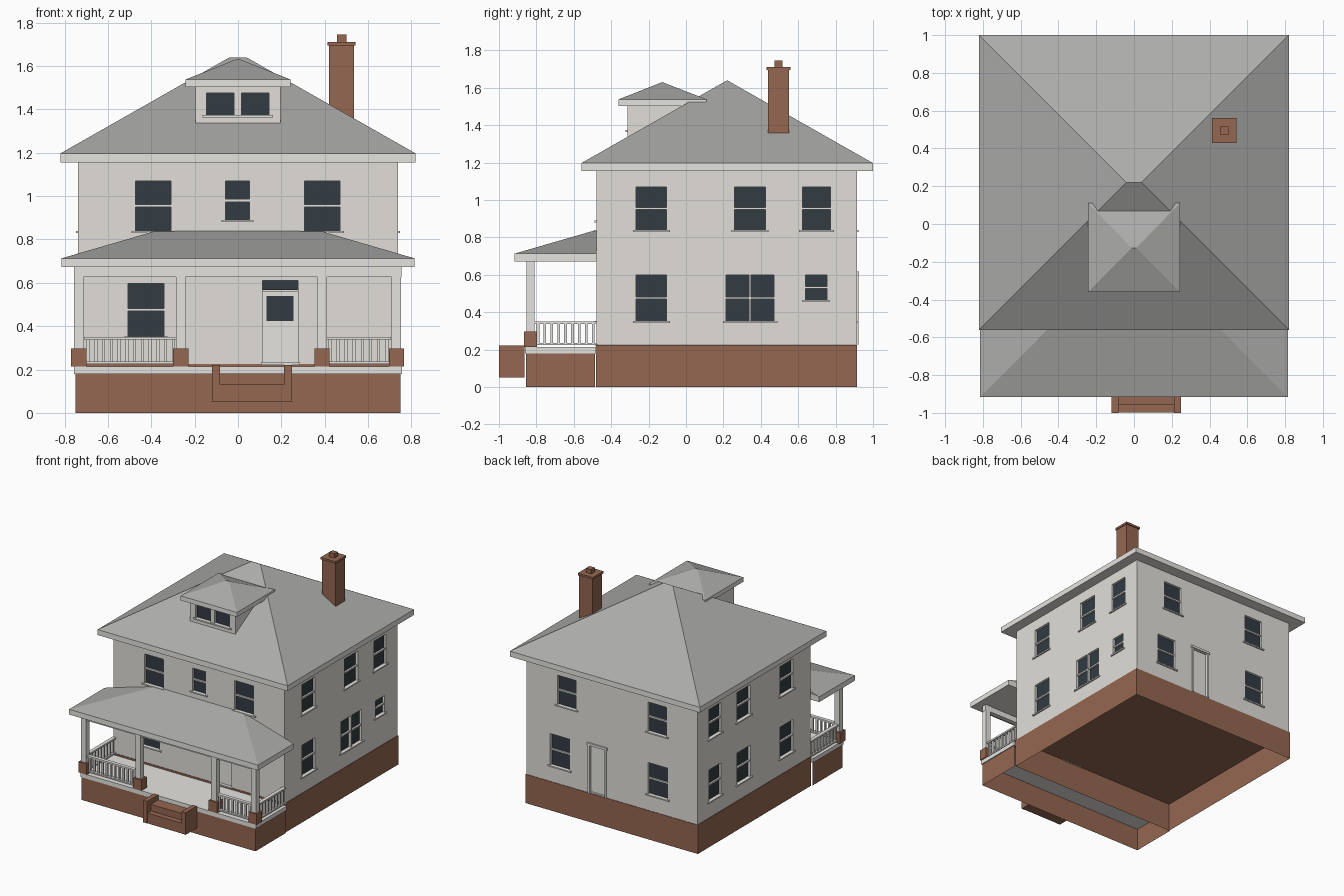
import bpy, bmesh
from math import pi
from mathutils import Matrix, Vector

cube = bpy.data.objects.get("Cube")
if cube:
    bpy.data.objects.remove(cube, do_unlink=True)


def material(name, rgb):
    lin = [(c / 255 / 12.92) if c < 11 else ((c / 255 + 0.055) / 1.055) ** 2.4 for c in rgb]
    m = bpy.data.materials.new(name)
    m.use_nodes = True
    m.diffuse_color = (*lin, 1)
    m.node_tree.nodes["Principled BSDF"].inputs["Base Color"].default_value = (*lin, 1)
    return m


WALL = material("wall_cream", (226, 223, 217))
TRIM = material("trim_white", (229, 228, 224))
ROOF = material("roof_grey", (172, 172, 170))
BRICK = material("brick_brown", (149, 103, 81))
GLASS = material("dark_glass", (50, 60, 68))


def make_object(name, bm, mats):
    bmesh.ops.recalc_face_normals(bm, faces=bm.faces)
    me = bpy.data.meshes.new(name)
    bm.to_mesh(me)
    bm.free()
    for m in mats:
        me.materials.append(m)
    ob = bpy.data.objects.new(name, me)
    bpy.context.scene.collection.objects.link(ob)
    return ob


# Boxes are collected by part name, then built as one object per part
parts = {}


def box(name, mat, x, y, z, frame=Matrix()):
    parts.setdefault(name, (mat, []))[1].append((x, y, z, frame))


def add_box(bm, x, y, z, frame):
    size = Matrix.Diagonal((x[1] - x[0], y[1] - y[0], z[1] - z[0], 1))
    centre = Matrix.Translation((sum(x) / 2, sum(y) / 2, sum(z) / 2))
    bmesh.ops.create_cube(bm, size=1, matrix=frame @ centre @ size)


def build(name):
    mat, boxes = parts.pop(name)
    bm = bmesh.new()
    for b in boxes:
        add_box(bm, *b)
    return make_object(name, bm, [mat])


def open_box(name, mat, x, y, z, missing):
    """Hollow shell without the faces that point in the missing directions."""
    bm = bmesh.new()
    add_box(bm, x, y, z, Matrix())
    bm.normal_update()
    gone = [f for f in bm.faces if any(f.normal.dot(Vector(d)) > 0.9 for d in missing)]
    bmesh.ops.delete(bm, geom=gone, context='FACES')
    return make_object(name, bm, [mat])


def hip_roof(name, x, y, heights, top_x, top_y):
    """Fascia band below a hipped roof that rises to a ridge."""
    bm = bmesh.new()
    rings = []
    for (rx, ry), z in zip(((x, y), (x, y), (top_x, top_y)), heights):
        rings.append([bm.verts.new((sx * rx, py, z))
                      for sx, py in ((-1, ry[0]), (1, ry[0]), (1, ry[1]), (-1, ry[1]))])
    bm.faces.new(rings[0][::-1])
    for level in (0, 1):
        for i in range(4):
            j = (i + 1) % 4
            f = bm.faces.new((rings[level][i], rings[level][j],
                              rings[level + 1][j], rings[level + 1][i]))
            f.material_index = level
    bmesh.ops.remove_doubles(bm, verts=bm.verts, dist=1e-4)
    return make_object(name, bm, [TRIM, ROOF])


# Wall frames: local x runs along the wall, local -y points outwards
X, Y0, Y1 = 0.738, -0.478, 0.913
FRONT = Matrix.Translation((0, Y0, 0))
BACK = Matrix.Translation((0, Y1, 0)) @ Matrix.Rotation(pi, 4, 'Z')
RIGHT = Matrix.Translation((X, 0, 0)) @ Matrix.Rotation(pi / 2, 4, 'Z')
LEFT = Matrix.Translation((-X, 0, 0)) @ Matrix.Rotation(-pi / 2, 4, 'Z')
DORMER = Matrix.Translation((0, -0.313, 0))
DEPTH = 0.025


def window(frame, u, w, z0, z1, bar=True, sill=True):
    a, b, mid = u - w / 2, u + w / 2, (z0 + z1) / 2
    box("cutter", WALL, (a, b), (-0.05, DEPTH), (z0, z1), frame)
    box("window_glass", GLASS, (a, b), (DEPTH - 0.006, DEPTH + 0.002), (z0, z1), frame)
    if bar:
        box("window_bars", TRIM, (a, b), (0.006, DEPTH), (mid - 0.006, mid + 0.006), frame)
    if sill:
        box("window_sills", TRIM, (a - 0.018, b + 0.018), (-0.01, 0.005), (z0 - 0.01, z0), frame)


# Windows on every wall
UP, LOW = (0.84, 1.07), (0.353, 0.598)
for u in (-0.392, 0.388):
    window(FRONT, u, 0.164, *UP)
window(FRONT, -0.002, 0.112, 0.89, 1.07)
window(FRONT, -0.425, 0.166, *LOW)
for frame, s in ((RIGHT, 1), (LEFT, -1)):
    for u, w in ((-0.185, 0.162), (0.342, 0.164), (0.698, 0.15)):
        window(frame, s * u, w, *UP)
        if s < 0 or u < 0:
            window(frame, s * u, w, *LOW)
for u in (0.276, 0.409):
    window(RIGHT, u, 0.122, *LOW)
window(RIGHT, 0.696, 0.114, 0.466, 0.598)
for u in (-0.39, 0.39):
    window(BACK, u, 0.16, *UP)
for u in (-0.45, 0.395):
    window(BACK, u, 0.165, *LOW)
for u in (-0.082, 0.08):
    window(DORMER, u, 0.128, 1.374, 1.476, bar=False)

# Doors, recessed in the walls
box("cutter", WALL, (0.113, 0.277), (-0.05, DEPTH), (0.232, 0.61), FRONT)
box("front_door", TRIM, (0.113, 0.277), (0.012, DEPTH + 0.002), (0.232, 0.562), FRONT)
box("door_glass", GLASS, (0.132, 0.256), (0.008, 0.014), (0.423, 0.54), FRONT)
box("door_glass", GLASS, (0.113, 0.277), (0.014, 0.02), (0.568, 0.61), FRONT)
box("door_sill", TRIM, (0.105, 0.285), (-0.012, 0.005), (0.222, 0.232), FRONT)
box("cutter", WALL, (-0.19, -0.06), (-0.05, DEPTH), (0.232, 0.6), BACK)
box("back_door", TRIM, (-0.19, -0.06), (0.016, DEPTH + 0.002), (0.232, 0.6), BACK)
for a in (-0.205, -0.06):
    box("back_door_frame", TRIM, (a, a + 0.015), (-0.008, 0.005), (0.228, 0.6), BACK)
box("back_door_frame", TRIM, (-0.212, -0.038), (-0.012, 0.005), (0.6, 0.618), BACK)

# House walls with window and door recesses
box("lower_walls", WALL, (-X, X), (Y0, Y1), (0.226, 0.78))
box("upper_walls", WALL, (-X, X), (Y0, Y1), (0.78, 1.17))
box("dormer_walls", WALL, (-0.196, 0.196), (-0.313, 0.08), (1.3, 1.52))
cutter = build("cutter")
cutter.hide_render = True
for name in ("lower_walls", "upper_walls", "dormer_walls"):
    ob = build(name)
    mod = ob.modifiers.new("recesses", 'BOOLEAN')
    mod.object = cutter
    mod.solver = 'EXACT'
    bpy.context.view_layer.objects.active = ob
    bpy.ops.object.modifier_apply(modifier=mod.name)
bpy.data.objects.remove(cutter, do_unlink=True)

# Roofs
hip_roof("main_roof", 0.82, (-0.56, 1.0), (1.155, 1.197, 1.64), 0.04, (0.22, 0.22))
hip_roof("dormer_roof", 0.243, (-0.36, 0.11), (1.503, 1.538, 1.63), 0.012, (-0.127, -0.127))
hip_roof("porch_roof", 0.815, (-0.917, Y0), (0.672, 0.713, 0.84), 0.378, (Y0, Y0))

# Chimney
box("chimney", BRICK, (0.42, 0.536), (0.438, 0.552), (1.3, 1.7))
box("chimney", BRICK, (0.412, 0.542), (0.43, 0.56), (1.696, 1.712))
box("chimney", BRICK, (0.456, 0.5), (0.473, 0.517), (1.71, 1.745))

# Hollow foundations and porch floor
DOWN, UPWARD, BACKWARD = (0, 0, -1), (0, 0, 1), (0, 1, 0)
open_box("foundation", BRICK, (-0.743, 0.743), (-0.48, 0.915), (0, 0.225), [DOWN])
open_box("porch_base", BRICK, (-0.75, 0.75), (-0.855, -0.486), (0, 0.18), [DOWN, UPWARD, BACKWARD])
box("porch_floor", TRIM, (-0.757, 0.757), (-0.862, -0.482), (0.18, 0.213))

# Porch piers, posts and front beam
for x in (-0.735, -0.264, 0.388, 0.731):
    box("porch_piers", BRICK, (x - 0.035, x + 0.035), (-0.865, -0.797), (0.213, 0.297))
    box("porch_posts", TRIM, (x - 0.022, x + 0.022), (-0.853, -0.81), (0.297, 0.675))
box("porch_beam", TRIM, (-0.755, 0.755), (-0.85, -0.813), (0.627, 0.675))


# Porch railings
def railing(frame, a, b):
    for z0, z1 in ((0.225, 0.236), (0.338, 0.351)):
        box("railing_rails", TRIM, (a, b), (-0.014, 0.014), (z0, z1), frame)
    n = round((b - a) / 0.036)
    for i in range(n):
        u = a + (b - a) * (i + 0.5) / n
        box("railing_balusters", TRIM, (u - 0.007, u + 0.007), (-0.007, 0.007), (0.23, 0.34), frame)


front_line = Matrix.Translation((0, -0.831, 0))
railing(front_line, -0.71, -0.28)
railing(front_line, 0.405, 0.705)
for x in (-0.733, 0.733):
    railing(Matrix.Translation((x, 0, 0)) @ Matrix.Rotation(pi / 2, 4, 'Z'), -0.81, Y0)

# Front steps between two cheek walls
for a in (-0.12, 0.212):
    box("step_cheeks", BRICK, (a, a + 0.037), (-1.0, -0.864), (0.05, 0.222))
box("front_steps", BRICK, (-0.085, 0.214), (-0.998, -0.955), (0.05, 0.13))
box("front_steps", BRICK, (-0.085, 0.214), (-0.955, -0.864), (0.05, 0.182))

for name in list(parts):
    build(name)
